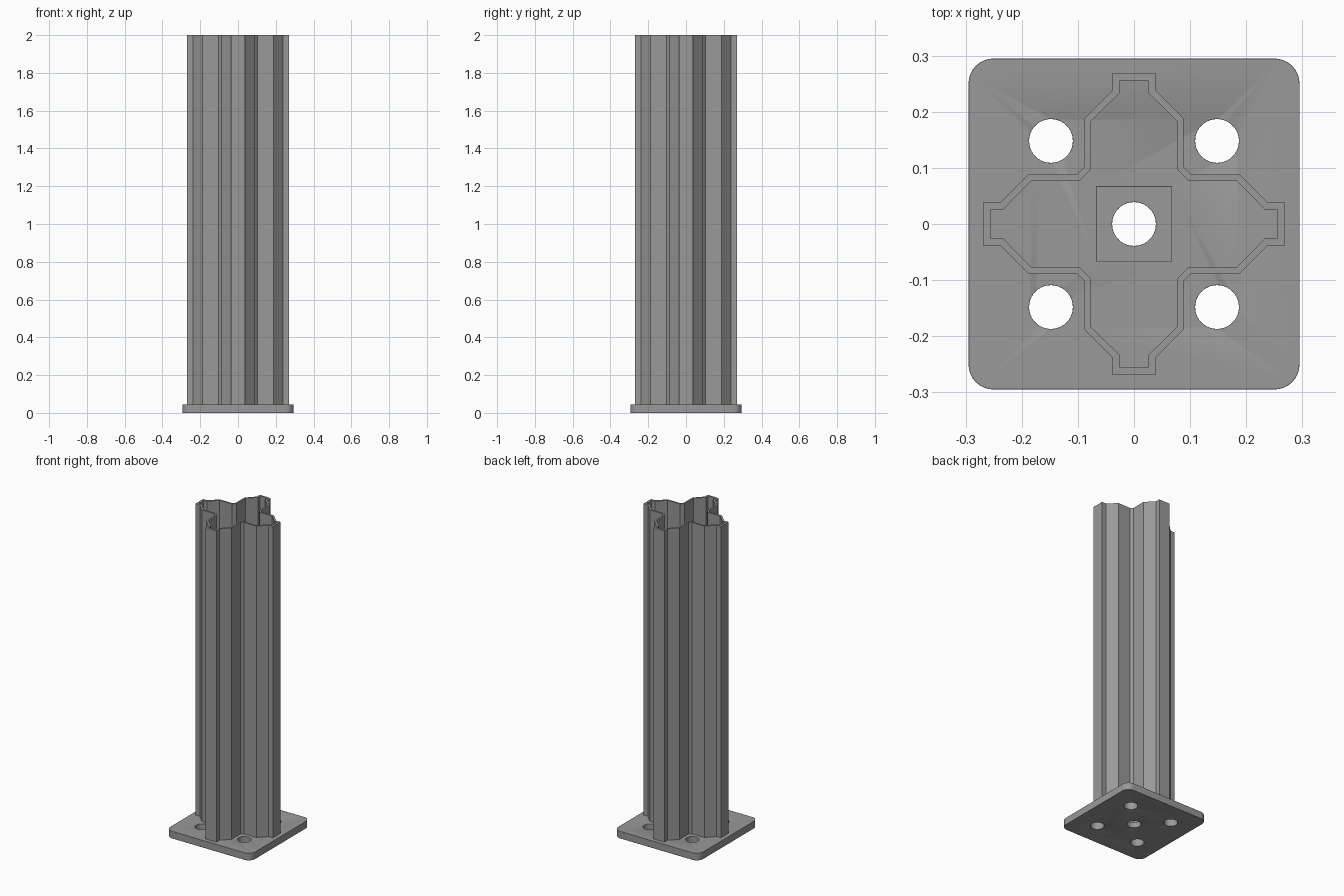
import bpy, bmesh, math

if "Cube" in bpy.data.objects:
    bpy.data.objects.remove(bpy.data.objects["Cube"])

steel = bpy.data.materials.new("steel_grey")
steel.diffuse_color = (0.32, 0.32, 0.32, 1)
steel.use_nodes = True
steel.node_tree.nodes["Principled BSDF"].inputs["Base Color"].default_value = steel.diffuse_color


def finish(name, bm):
    bmesh.ops.recalc_face_normals(bm, faces=bm.faces[:])
    me = bpy.data.meshes.new(name)
    bm.to_mesh(me)
    bm.free()
    me.materials.append(steel)
    ob = bpy.data.objects.new(name, me)
    bpy.context.collection.objects.link(ob)
    return ob


def prism(name, pts, z0, z1):
    bm = bmesh.new()
    face = bm.faces.new([bm.verts.new((x, y, z0)) for x, y in pts])
    out = bmesh.ops.extrude_face_region(bm, geom=[face])
    for v in out["geom"]:
        if isinstance(v, bmesh.types.BMVert):
            v.co.z = z1
    return finish(name, bm)


def circle(cx, cy, r, n=40):
    return [(cx + r * math.cos(2 * math.pi * i / n),
             cy + r * math.sin(2 * math.pi * i / n)) for i in range(n)]


def rounded_square(h, r, n=8):
    pts = []
    for q in range(4):
        a0 = q * math.pi / 2
        cx = (h - r) * (1 if q in (0, 3) else -1)
        cy = (h - r) * (1 if q < 2 else -1)
        for i in range(n + 1):
            a = a0 + i / n * math.pi / 2
            pts.append((cx + r * math.cos(a), cy + r * math.sin(a)))
    return pts


def cross_profile(arm):
    # one half of an arm, mirrored across the diagonal, turned four times
    quarter = arm + [(y, x) for x, y in reversed(arm)]
    pts = []
    for _ in range(4):
        pts += quarter
        quarter = [(y, -x) for x, y in quarter]
    return pts


# Base plate with rounded corners and softened rims
plate = prism("base_plate", rounded_square(0.295, 0.045), 0, 0.045)
cutters = [prism("centre_recess_cutter",
                 [(-.067, -.067), (.067, -.067), (.067, .067), (-.067, .067)], 0.035, 0.1)]
for x, y in [(0, 0), (.148, .148), (-.148, .148), (-.148, -.148), (.148, -.148)]:
    cutters.append(prism("bolt_hole_cutter", circle(x, y, 0.039), -0.1, 0.1))
for c in cutters:
    c.hide_render = True
    c.hide_set(True)
    mod = plate.modifiers.new("cut", 'BOOLEAN')
    mod.operation = 'DIFFERENCE'
    mod.solver = 'EXACT'
    mod.object = c
bev = plate.modifiers.new("soft_rims", 'BEVEL')
bev.width = 0.004
bev.segments = 2
bev.limit_method = 'ANGLE'
bev.angle_limit = math.radians(50)

# Hollow cross-shaped post
outer = cross_profile([(.038, .269), (.038, .239), (.088, .189), (.088, .102)])
inner = cross_profile([(.025, .256), (.025, .234), (.077, .183), (.077, .097)])
bm = bmesh.new()
rings = [[bm.verts.new((x, y, z)) for x, y in p]
         for p, z in ((outer, 0.044), (outer, 2), (inner, 2), (inner, 0.044))]
n = len(outer)
for k in range(4):
    a, b = rings[k], rings[(k + 1) % 4]
    for i in range(n):
        j = (i + 1) % n
        bm.faces.new((a[i], a[j], b[j], b[i]))
finish("cross_post", bm)

# Smooth the plate rims and hole walls
bpy.context.view_layer.objects.active = plate
plate.select_set(True)
bpy.ops.object.shade_smooth_by_angle(angle=math.radians(35))
